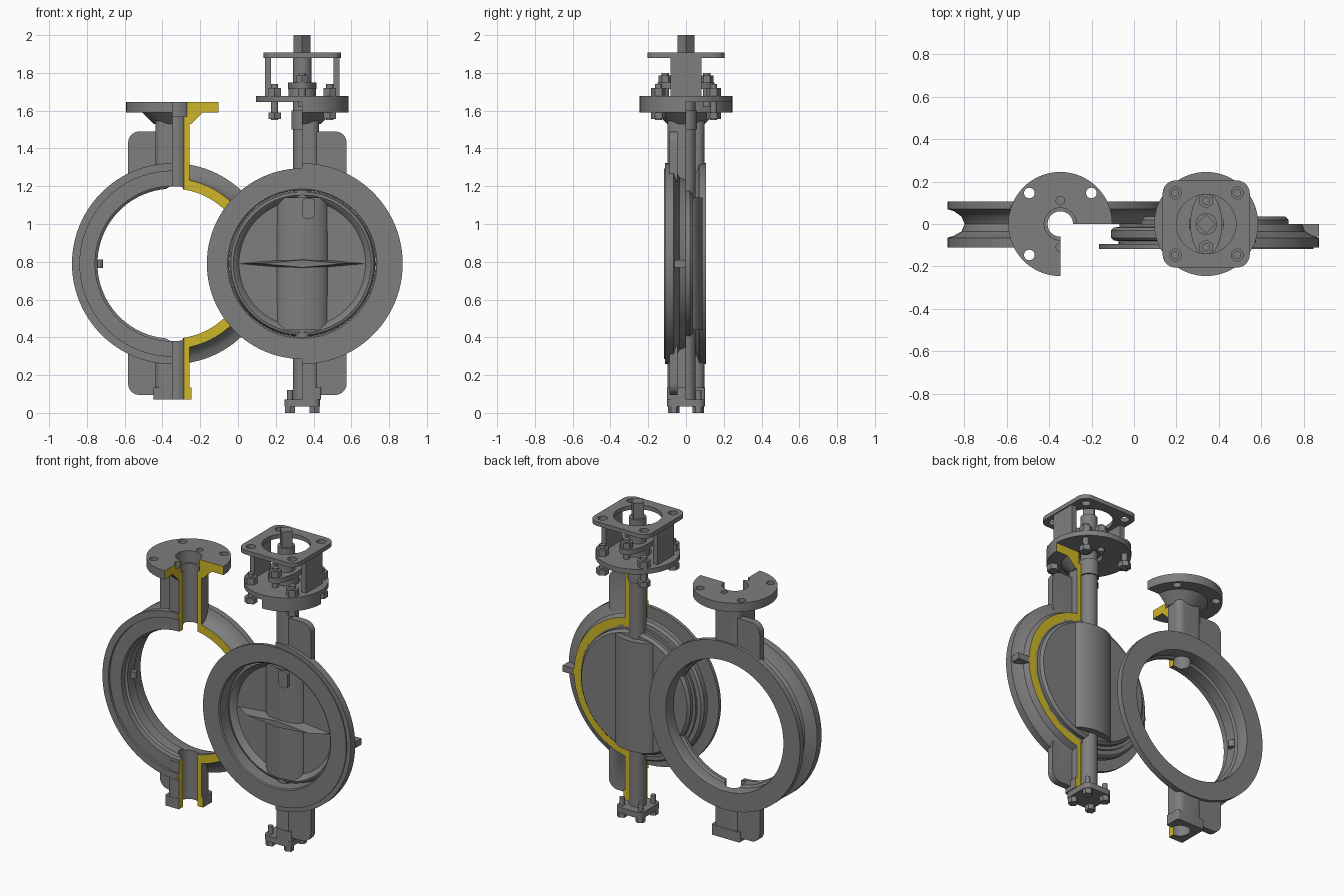
import bpy, bmesh, math
from mathutils import Matrix, Vector

if "Cube" in bpy.data.objects:
    bpy.data.objects.remove(bpy.data.objects["Cube"])


def material(name, color):
    m = bpy.data.materials.new(name)
    m.use_nodes = True
    m.diffuse_color = color
    m.node_tree.nodes["Principled BSDF"].inputs["Base Color"].default_value = color
    return m


GREY = material("cast grey", (0.21, 0.21, 0.21, 1))
YELLOW = material("section yellow", (0.62, 0.47, 0.02, 1))
LEFT, RIGHT, MID = -0.347, 0.34, 0.79


def finish(bm, name, at=(0, 0, 0)):
    bmesh.ops.recalc_face_normals(bm, faces=bm.faces)
    bmesh.ops.translate(bm, verts=bm.verts, vec=at)
    me = bpy.data.meshes.new(name)
    bm.to_mesh(me)
    bm.free()
    me.materials.append(GREY)
    me.materials.append(YELLOW)
    me.shade_smooth()
    me.set_sharp_from_angle(angle=math.radians(32))
    ob = bpy.data.objects.new(name, me)
    bpy.context.collection.objects.link(ob)
    return ob


def box(name, x, y, z, round_axis=None, radius=0.0):
    """Box from three (min, max) ranges, edges along one axis rounded."""
    bm = bmesh.new()
    bmesh.ops.create_cube(bm, size=1)
    for v in bm.verts:
        v.co = [r[0] if c < 0 else r[1] for c, r in zip(v.co, (x, y, z))]
    if round_axis is not None:
        edges = [e for e in bm.edges
                 if abs((e.verts[0].co - e.verts[1].co).normalized()[round_axis]) > 0.9]
        bmesh.ops.bevel(bm, geom=edges, offset=radius, segments=6, profile=0.5, affect='EDGES')
    return finish(bm, name)


def rod(name, x, y, z0, z1, r, sides=32, r2=None, flat=1.0):
    """Upright cylinder or cone; flat squashes it in y."""
    bm = bmesh.new()
    bmesh.ops.create_cone(bm, cap_ends=True, segments=sides, radius1=r,
                          radius2=r if r2 is None else r2, depth=z1 - z0)
    bmesh.ops.scale(bm, vec=(1, flat, 1), verts=bm.verts)
    return finish(bm, name, (x, y, (z0 + z1) / 2))


def ring(name, cx, profile, steps=96, closed=True):
    """Lathe an (r, y) profile about the flow axis."""
    bm = bmesh.new()
    vs = [bm.verts.new((r, y, 0)) for r, y in profile]
    es = [bm.edges.new(p) for p in zip(vs, vs[1:])]
    if closed:
        es.append(bm.edges.new((vs[-1], vs[0])))
    bmesh.ops.spin(bm, geom=vs + es, cent=(0, 0, 0), axis=(0, 1, 0),
                   angle=math.tau, steps=steps, use_duplicate=False)
    bmesh.ops.remove_doubles(bm, verts=bm.verts, dist=1e-5)
    return finish(bm, name, (cx, 0, MID))


def combine(ob, parts, op):
    for p in parts:
        mod = ob.modifiers.new("cut", 'BOOLEAN')
        mod.operation, mod.object, mod.solver = op, p, 'EXACT'
    dg = bpy.context.evaluated_depsgraph_get()
    dg.update()
    me = bpy.data.meshes.new_from_object(ob.evaluated_get(dg))
    ob.modifiers.clear()
    ob.data = me
    for p in parts:
        bpy.data.objects.remove(p)
    me.shade_smooth()
    me.set_sharp_from_angle(angle=math.radians(32))
    return ob


def corners(d):
    return [(sx * d, sy * d) for sx in (-1, 1) for sy in (-1, 1)]


def valve_body(name, cx):
    """Whole wafer body: grooved ring, necks, mounting flange, lugs, bores."""
    ob = ring(name, cx, [
        (.41, -.095), (.49, -.095), (.49, -.11), (.532, -.11), (.532, -.065),
        (.50, -.055), (.465, -.035), (.45, 0), (.465, .035), (.50, .06),
        (.532, .07), (.532, .107), (.415, .107), (.41, .09), (.41, .03),
        (.397, .02), (.397, -.05), (.41, -.06)])
    add = [
        box("neck", (cx - .09, cx + .09), (-.098, .098), (MID + .425, 1.6), 2, .04),
        box("foot", (cx - .09, cx + .09), (-.098, .098), (.1, MID - .425), 2, .04),
        box("pad", (cx - .1, cx + .1), (-.1, .1), (.07, .135), 2, .012),
        rod("flare", cx, 0, 1.53, 1.6, .1, 48, .17),
        rod("flange", cx, 0, 1.59, 1.645, .245, 64)]
    for s in (-1, 1):
        ys = (-.088, -.045) if s > 0 else (.045, .088)
        xs = sorted((cx, cx + s * .235))
        add.append(box("upper_lug", xs, ys, (MID + .41, 1.49), 1, .06))
        add.append(box("lower_lug", xs, ys, (.095, MID - .41), 1, .06))
    combine(ob, add, 'UNION')
    cut = [rod("upper_bore", cx, 0, 1.1, 1.7, .06),
           rod("lower_bore", cx, 0, 0, .5, .06),
           rod("seal_pocket", cx, 0, 1.57, 1.7, .076)]
    cut += [rod("bolt_hole", cx + x, y, 1.55, 1.7, .025, 20) for x, y in corners(.146)]
    cut += [rod("stud_hole", cx, y, 1.61, 1.7, .02, 20) for y in (-.11, .11)]
    return combine(ob, cut, 'DIFFERENCE')


def paint_section(ob, cx):
    for p in ob.data.polygons:
        on_x = abs(p.center.x - cx) < 1e-4 and abs(p.normal.x) > .99
        on_y = abs(p.center.y) < 1e-4 and abs(p.normal.y) > .99
        p.material_index = int(on_x or on_y)


def quarter(cx):
    return box("quarter_cutter", (cx, cx + 1), (-1, 0), (-1, 3))


# Left valve: empty body with a front quarter removed
left_body = combine(valve_body("sectioned_body", LEFT), [quarter(LEFT)], 'DIFFERENCE')
paint_section(left_body, LEFT)
rod("seat_stop", LEFT - .39, .0, MID - .022, MID + .022, .022, 16)

# Right valve: only the front quarter of the body
right_body = combine(valve_body("body_quarter", RIGHT), [quarter(RIGHT)], 'INTERSECT')
paint_section(right_body, RIGHT)
box("side_tab", (RIGHT + .44, RIGHT + .53), (-.06, 0), (MID - .02, MID + .02))

# Seat liner with front flange and locating rib
ring("seat_liner", RIGHT, [
    (.388, -.112), (.395, -.117), (.505, -.117), (.505, -.095), (.412, -.095),
    (.412, -.08), (.435, -.078), (.448, -.065), (.448, -.03), (.435, -.016),
    (.408, -.014), (.408, 0), (.388, 0)])

# Disc with shallow dished front, hub, ridge and swollen back
ring("disc", RIGHT, [(0, -.012), (.335, -.016), (.352, -.04), (.365, -.05),
                     (.378, -.045), (.387, -.02), (.387, .02), (.372, .036), (0, .036)], closed=False)
hub = rod("disc_front_hub", RIGHT, 0, MID - .345, MID + .345, .07, 40)
rod("disc_back_swell", RIGHT, .01, MID - .35, MID + .35, .14, 64, flat=.55)
box("hub_boss", (RIGHT, RIGHT + .065), (-.08, 0), (1.03, 1.135), 1, .02)
bm = bmesh.new()
bmesh.ops.create_cone(bm, cap_ends=True, segments=4, radius1=.345, radius2=.22, depth=.08)
bmesh.ops.scale(bm, vec=(1, .09, 1), verts=bm.verts)
bmesh.ops.rotate(bm, cent=(0, 0, 0), matrix=Matrix.Rotation(math.pi / 2, 3, 'X'), verts=bm.verts)
finish(bm, "disc_ridge", (RIGHT, -.045, MID))

# Shafts
rod("upper_stem", RIGHT, 0, 1.1, 1.9, .05)
rod("stem_drive_end", RIGHT, 0, 1.9, 2.0, .045, 4)
rod("lower_stem", RIGHT, 0, .07, .5, .05)
rod("stem_collar", RIGHT, 0, 1.5, 1.6, .058)

# Bottom cover and its screws
box("bottom_cover", (RIGHT - .095, RIGHT + .095), (-.1, .1), (.033, .07), 2, .035)
for x, y in corners(.065):
    rod("cover_screw_head", RIGHT + x, y, 0, .033, .03, 6)
    rod("cover_screw", RIGHT + x, y, .03, .12, .016, 16)

# Bracket: base disc, two side legs and a square top plate
base = rod("bracket_base", RIGHT, 0, 1.645, 1.677, .245, 64)
combine(base, [rod("hole", RIGHT, 0, 1.6, 1.7, .08)], 'DIFFERENCE')
top = box("bracket_top", (RIGHT - .205, RIGHT + .205), (-.205, .205), (1.88, 1.907), 2, .06)
holes = [rod("hole", RIGHT, 0, 1.8, 2, .14, 48)]
holes += [rod("hole", RIGHT + x, y, 1.8, 2, .028, 20) for x, y in corners(.146)]
combine(top, holes, 'DIFFERENCE')
for s in (-1, 1):
    xs = sorted((RIGHT + s * .165, RIGHT + s * .198))
    box("bracket_leg", xs, (-.083, .083), (1.67, 1.885))

# Flange bolts with nuts above and below
for x, y in corners(.146):
    rod("flange_bolt", RIGHT + x, y, 1.55, 1.74, .019, 16)
    rod("upper_nut", RIGHT + x, y, 1.677, 1.72, .038, 6)
    rod("lower_nut", RIGHT + x, y, 1.555, 1.59, .038, 6)

# Packing gland with two studs
rod("gland_sleeve", RIGHT, 0, 1.66, 1.745, .072)
rod("gland_plate", RIGHT, 0, 1.715, 1.748, .075, 48, flat=2.0)
for y in (-.11, .11):
    rod("gland_stud", RIGHT, y, 1.62, 1.80, .019, 16)
    rod("gland_nut", RIGHT, y, 1.748, 1.785, .036, 6)
